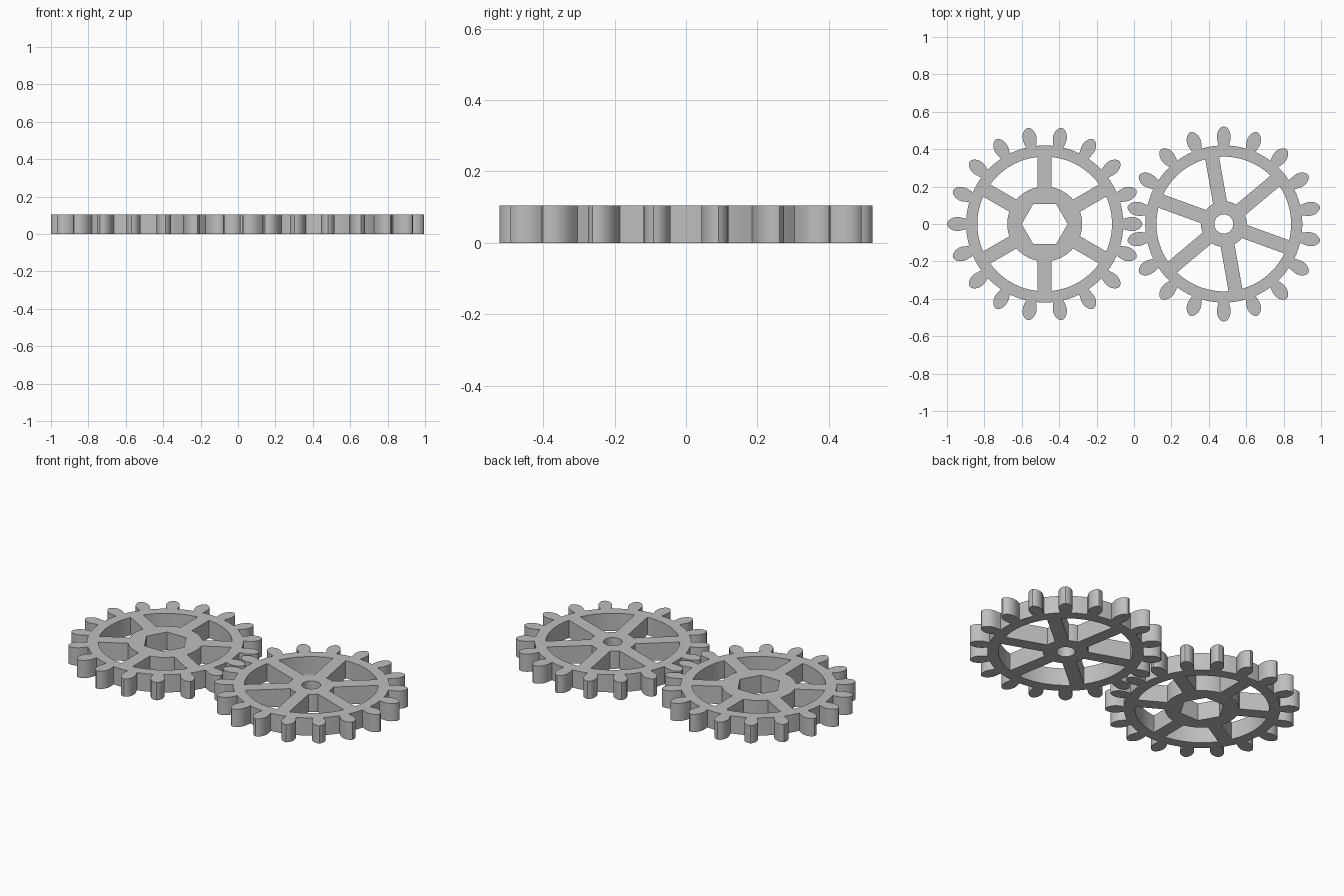
import bpy, bmesh, math
from mathutils import Vector

if "Cube" in bpy.data.objects:
    bpy.data.objects.remove(bpy.data.objects["Cube"])

HEIGHT = 0.105
TEETH = 18
SPOKES = 6
ROOT_R, RIM_R = 0.42, 0.36
SPOKE_HALF = 0.0375
# Tooth flank as (radius, half width), from root to tip
FLANK = [(ROOT_R, 0.028), (0.437, 0.032), (0.456, 0.0365), (0.475, 0.037),
         (0.492, 0.033), (0.507, 0.025), (0.518, 0.013)]
TIP_R = 0.5225

grey = bpy.data.materials.new("plain grey")
grey.use_nodes = True
grey.diffuse_color = (0.52, 0.52, 0.52, 1)
grey.node_tree.nodes["Principled BSDF"].inputs["Base Color"].default_value = (0.52, 0.52, 0.52, 1)


def polar(r, a):
    return Vector((r * math.cos(a), r * math.sin(a), 0))


def arc(r, a, b, n):
    return [polar(r, a + (b - a) * i / n) for i in range(n + 1)]


def toothed_outline(start):
    pts = []
    pitch = math.tau / TEETH
    for k in range(TEETH):
        a = start + k * pitch
        pts += [polar(r, a - w / r) for r, w in FLANK]
        pts.append(polar(TIP_R, a))
        pts += [polar(r, a + w / r) for r, w in reversed(FLANK)]
        # root land between two teeth
        root = FLANK[0][1] / ROOT_R
        pts += arc(ROOT_R, a + root, a + pitch - root, 4)[1:-1]
    return pts


def window(a, hub_r):
    # opening between two parallel-sided spokes
    step = math.tau / SPOKES
    o, i = math.asin(SPOKE_HALF / RIM_R), math.asin(SPOKE_HALF / hub_r)
    return arc(RIM_R, a + o, a + step - o, 14) + arc(hub_r, a + step - i, a + i, 8)


def make_gear(name, x, tooth_start, spoke_start, hub_r, bore_r, bore_sides):
    loops = [toothed_outline(tooth_start)]
    loops += [window(spoke_start + k * math.tau / SPOKES, hub_r) for k in range(SPOKES)]
    loops.append([polar(bore_r, k * math.tau / bore_sides) for k in range(bore_sides)])

    # Fill the profile with its openings, then extrude it upwards
    bm = bmesh.new()
    for loop in loops:
        verts = [bm.verts.new(p) for p in loop]
        for v, w in zip(verts, verts[1:] + verts[:1]):
            bm.edges.new((v, w))
    bmesh.ops.triangle_fill(bm, use_beauty=True, edges=bm.edges[:], normal=(0, 0, 1))
    top = bmesh.ops.extrude_face_region(bm, geom=bm.faces[:])["geom"]
    bmesh.ops.translate(bm, vec=(0, 0, HEIGHT),
                        verts=[g for g in top if isinstance(g, bmesh.types.BMVert)])
    bmesh.ops.recalc_face_normals(bm, faces=bm.faces[:])
    mesh = bpy.data.meshes.new(name)
    bm.to_mesh(mesh)
    bm.free()
    mesh.materials.append(grey)

    gear = bpy.data.objects.new(name, mesh)
    gear.location.x = x
    bpy.context.collection.objects.link(gear)
    bpy.ops.object.select_all(action="DESELECT")
    gear.select_set(True)
    bpy.context.view_layer.objects.active = gear
    bpy.ops.object.shade_smooth_by_angle(angle=math.radians(30))


make_gear("hex_bore_gear", -0.4775, 0, math.radians(30), 0.2, 0.123, 6)
make_gear("round_bore_gear", 0.48, math.radians(10), math.radians(40), 0.122, 0.051, 32)
